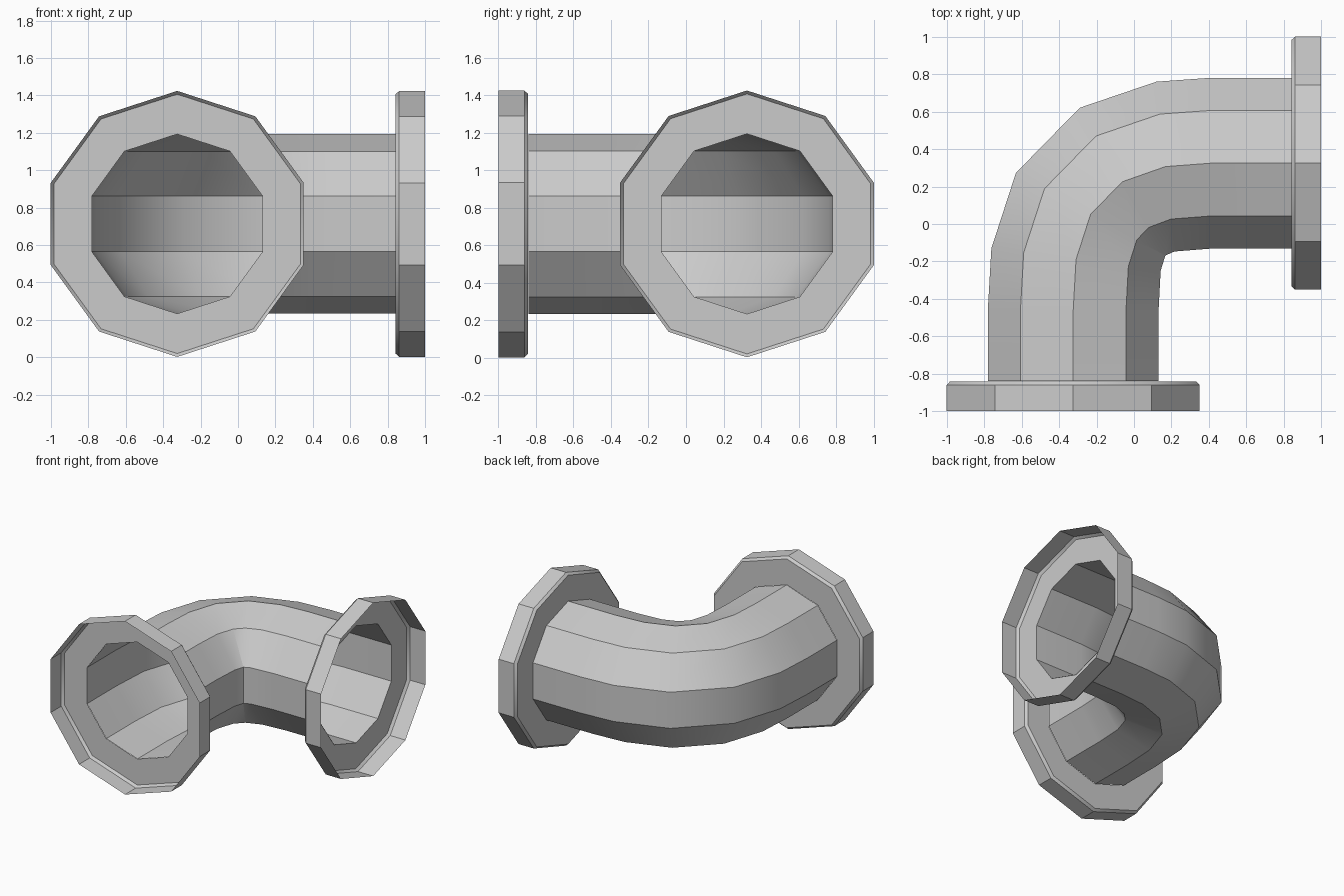
import bpy, bmesh
from math import sin, cos, pi, radians
from mathutils import Vector

if "Cube" in bpy.data.objects:
    bpy.data.objects.remove(bpy.data.objects["Cube"])

SIDES = 10
Z = 0.713          # height of the pipe axis
PIPE_R, RIM_R, LIP_R = 0.48, 0.711, 0.693


def loft(name, sections):
    """Skin open decagon rings; each section is (x, y, turn in degrees, radius)."""
    bm = bmesh.new()
    rings = []
    for x, y, turn, r in sections:
        t = radians(turn)
        out = Vector((-cos(t), sin(t), 0))
        ring = []
        for j in range(SIDES):
            a = 2 * pi * j / SIDES
            ring.append(bm.verts.new(Vector((x, y, Z)) + r * (sin(a) * out + cos(a) * Vector((0, 0, 1)))))
        rings.append(ring)
    for p, q in zip(rings, rings[1:]):
        for j in range(SIDES):
            k = (j + 1) % SIDES
            bm.faces.new((p[j], q[j], q[k], p[k]))
    mesh = bpy.data.meshes.new(name)
    bm.to_mesh(mesh)
    bm.free()
    ob = bpy.data.objects.new(name, mesh)
    bpy.context.collection.objects.link(ob)
    bpy.ops.object.select_all(action='DESELECT')
    ob.select_set(True)
    bpy.context.view_layer.objects.active = ob
    bpy.ops.object.shade_smooth_by_angle(angle=radians(33))
    return ob


# Bent pipe, a thin open skin
C = 0.325
loft("elbow_pipe", [(x, y, t, PIPE_R) for x, y, t in (
    (-C, -0.84, 0), (-C, -0.46, 0), (-0.31, -0.19, 7.5), (-0.232, 0.052, 29),
    (-0.062, 0.226, 60), (0.168, 0.307, 84), (0.41, C, 90), (0.845, C, 90))])

# Hollow cup-shaped flanges: rim, chamfer, back plate
profile = [(1.0, RIM_R), (0.862, RIM_R), (0.842, LIP_R), (0.842, PIPE_R)]
loft("front_flange", [(-C, -d, 0, r) for d, r in profile])
loft("right_flange", [(d, C, 90, r) for d, r in reversed(profile)])
